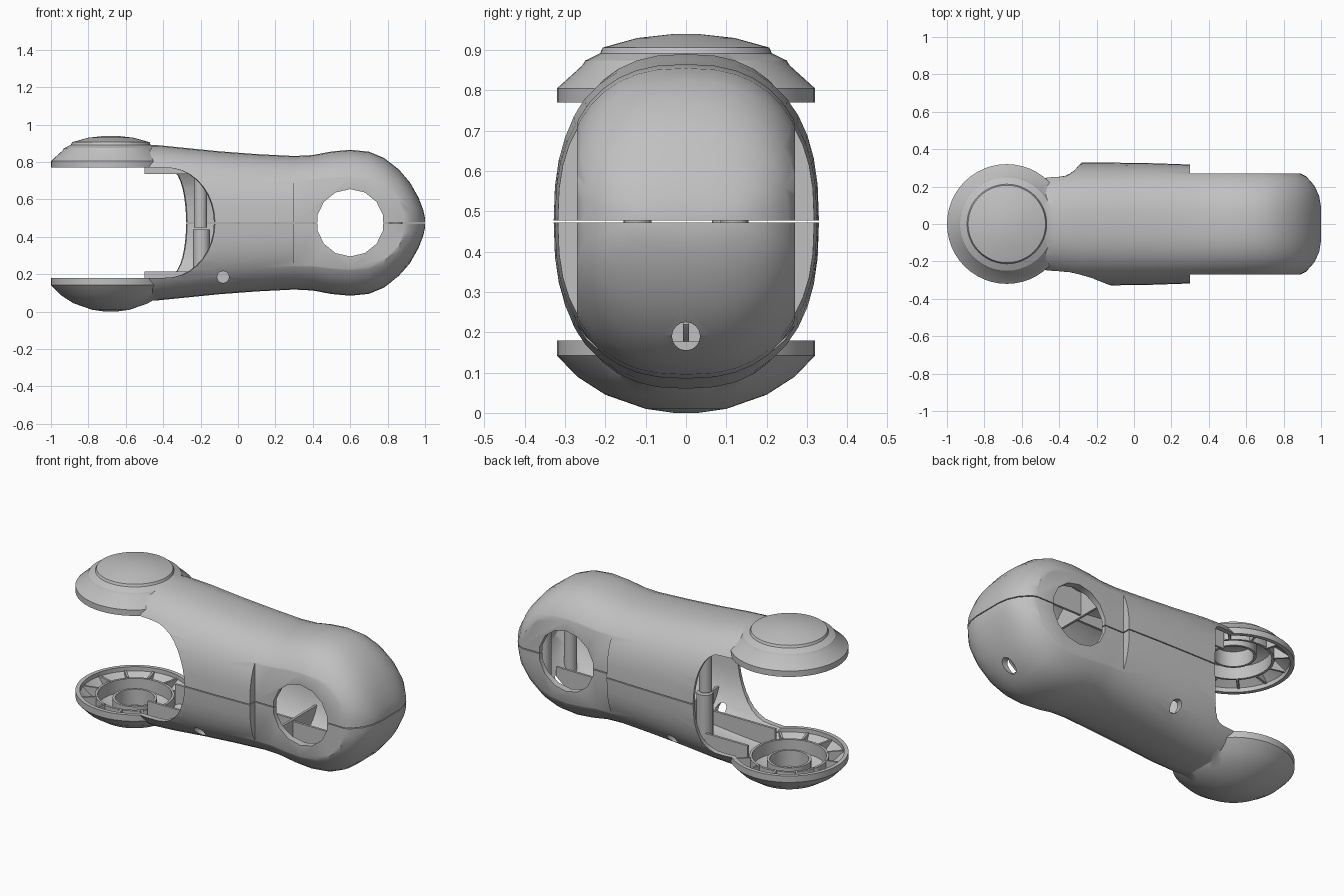
import bpy, bmesh, math
from mathutils import Vector, Matrix

if "Cube" in bpy.data.objects:
    bpy.data.objects.remove(bpy.data.objects["Cube"])

MID = 0.475      # height of the parting line
POD_X = -0.68    # centre of the fork discs

mat = bpy.data.materials.new("light grey plastic")
mat.use_nodes = True
grey = (0.53, 0.53, 0.53, 1)
mat.diffuse_color = grey
mat.node_tree.nodes["Principled BSDF"].inputs["Base Color"].default_value = grey


def finish(bm, name):
    bmesh.ops.recalc_face_normals(bm, faces=bm.faces)
    mesh = bpy.data.meshes.new(name)
    bm.to_mesh(mesh)
    bm.free()
    mesh.materials.append(mat)
    ob = bpy.data.objects.new(name, mesh)
    bpy.context.collection.objects.link(ob)
    return ob


def bridge(bm, rings, capped=True):
    loops = [[bm.verts.new(p) for p in ring] for ring in rings]
    for a, b in zip(loops, loops[1:]):
        for i in range(len(a)):
            j = (i + 1) % len(a)
            bm.faces.new((a[i], a[j], b[j], b[i]))
    if capped:
        bm.faces.new(loops[0])
        bm.faces.new(loops[-1])


def boolean(ob, tool, op):
    mod = ob.modifiers.new(op, "BOOLEAN")
    mod.operation, mod.object, mod.solver = op, tool, "EXACT"
    mod.use_self = True
    bpy.context.view_layer.objects.active = ob
    bpy.ops.object.modifier_apply(modifier=mod.name)


def discard(*obs):
    for ob in obs:
        bpy.data.objects.remove(ob)


def section(x, w, h, n=40, power=2.5):
    ring = []
    for i in range(n):
        a = 2 * math.pi * i / n
        c, s = math.cos(a), math.sin(a)
        ring.append((x, w * math.copysign(abs(c) ** (2 / power), c),
                     MID + h * math.copysign(abs(s) ** (2 / power), s)))
    return ring


def body(name, sections):
    bm = bmesh.new()
    bridge(bm, [section(*s) for s in sections])
    return finish(bm, name)


def disc(name, profile, n=48):
    bm = bmesh.new()
    turn = [2 * math.pi * i / n for i in range(n)]
    bridge(bm, [[(POD_X + r * math.cos(a), r * math.sin(a), z) for a in turn]
                for r, z in profile])
    return finish(bm, name)


def add_box(bm, centre, size, angle=0):
    m = (Matrix.Translation(centre) @ Matrix.Rotation(angle, 4, "Z")
         @ Matrix.Diagonal((*size, 1)))
    bmesh.ops.create_cube(bm, size=1, matrix=m)


def add_rod(bm, centre, r, length, axis="Z", n=12):
    rot = {"Z": Matrix.Identity(4), "X": Matrix.Rotation(math.pi / 2, 4, "Y"),
           "Y": Matrix.Rotation(math.pi / 2, 4, "X")}[axis]
    bmesh.ops.create_cone(bm, cap_ends=True, segments=n, radius1=r, radius2=r,
                          depth=length, matrix=Matrix.Translation(centre) @ rot)


def add_tube(bm, centre, r, wall, z0, z1, n=32):
    turn = [2 * math.pi * i / n for i in range(n)]
    path = [(r, z0), (r, z1), (r - wall, z1), (r - wall, z0), (r, z0)]
    bridge(bm, [[(centre + q * math.cos(a), q * math.sin(a), z) for a in turn]
                for q, z in path], False)
    bmesh.ops.remove_doubles(bm, verts=bm.verts, dist=1e-5)


# Body sections: x, half width, half height
outline = [(-0.7, 0.27, 0.40), (-0.55, 0.30, 0.415), (-0.43, 0.315, 0.415),
           (-0.3, 0.33, 0.402), (-0.1, 0.328, 0.382), (0.1, 0.325, 0.367),
           (0.3, 0.318, 0.357), (0.4, 0.315, 0.362), (0.5, 0.315, 0.381),
           (0.6, 0.315, 0.39), (0.7, 0.312, 0.38), (0.78, 0.305, 0.347),
           (0.86, 0.285, 0.285), (0.92, 0.255, 0.215), (0.965, 0.205, 0.135),
           (0.99, 0.15, 0.07), (1.0, 0.09, 0.025)]
inner_outline = []
for x, w, h in outline[:-2]:
    wi = w - 0.025 if x < 0.25 else min(w - 0.035, 0.245)
    inner_outline.append((x if x < 0.6 else 0.6 + (x - 0.6) * 0.95, wi, h - 0.025))

# Fork disc profiles with a stepped cap on top and a plain dome below
pod = [(0.03, 0.0), (0.1, 0.01), (0.2, 0.045), (0.27, 0.09), (0.32, 0.142),
       (0.32, 0.805), (0.257, 0.862), (0.25, 0.874), (0.213, 0.892),
       (0.207, 0.906), (0.12, 0.93), (0.03, 0.94)]
pod_inner = [(0.03, 0.028), (0.1, 0.038), (0.19, 0.072), (0.25, 0.112), (0.297, 0.155),
             (0.297, 0.795), (0.24, 0.84), (0.19, 0.875), (0.1, 0.905), (0.03, 0.912)]

shell = body("arm_shell", outline)
outer_pod = disc("outer_pod", pod)
boolean(shell, outer_pod, "UNION")
cavity = body("cavity", inner_outline)
inner_pod = disc("inner_pod", pod_inner)
boolean(cavity, inner_pod, "UNION")
boolean(shell, cavity, "DIFFERENCE")

# Slanted fork opening
bm = bmesh.new()
rings = []
for y, tip in ((-0.34, -0.12), (0.34, -0.28)):
    arc = [math.radians(a) for a in range(-90, 91, 10)]
    ring = [(-0.4 + (tip + 0.4) * math.cos(a) ** 0.85 if abs(math.cos(a)) > 1e-6 else -0.4,
             y, MID + 0.295 * math.sin(a)) for a in arc]
    rings.append([(-1.2, y, MID - 0.295)] + ring + [(-1.2, y, MID + 0.295)])
bridge(bm, rings)
opening = finish(bm, "fork_opening")

# Flat side recesses
bm = bmesh.new()
for s in (-1, 1):
    add_box(bm, (0.8, s * 0.37, MID), (1.0, 0.2, 1.2))
recess = finish(bm, "side_recess")

# Joint bore and small screw ports
bm = bmesh.new()
add_rod(bm, (0.6, 0, MID), 0.18, 1, "Y", 14)
add_rod(bm, (-0.08, 0, 0.185), 0.032, 1, "Y")
add_rod(bm, (0.93, 0, 0.19), 0.035, 0.26, "X", 16)
holes = finish(bm, "holes")

# Parting line between the two half shells
bm = bmesh.new()
add_box(bm, (0, 0, MID), (3, 2, 0.005))
seam = finish(bm, "seam")

for tool in (opening, recess, holes, seam):
    boolean(shell, tool, "DIFFERENCE")
discard(outer_pod, inner_pod, recess, holes, seam, opening)


# Internal ribs, clipped to the cavity
def clipped(bm, name):
    ob = finish(bm, name)
    boolean(ob, cavity, "INTERSECT")
    return ob


parts = [shell]
for side, label in ((-1, "lower"), (1, "upper")):
    def z(d):
        return MID + side * d

    bm = bmesh.new()
    for k in range(12):
        a = math.radians(30 * k + 15)
        if abs(a) < 0.6 or abs(a - 2 * math.pi) < 0.6:
            continue
        c = (POD_X + 0.26 * math.cos(a), 0.26 * math.sin(a), z(0.38))
        add_box(bm, c, (0.1, 0.012, 0.13), a)
    parts.append(clipped(bm, label + "_radial_ribs"))

    bm = bmesh.new()
    add_tube(bm, POD_X, 0.215, 0.014, *sorted((z(0.32), z(0.46))))
    parts.append(clipped(bm, label + "_rib_ring"))

    bm = bmesh.new()
    add_tube(bm, POD_X, 0.12, 0.014, *sorted((z(0.34), z(0.46))))
    parts.append(clipped(bm, label + "_hub_ring"))

    bm = bmesh.new()
    for s in (-1, 1):
        add_box(bm, (-0.08, s * 0.13, z(0.33)), (0.84, 0.014, 0.14))
    for x in (-0.02, 0.36):
        add_box(bm, (x, 0, z(0.29)), (0.014, 0.7, 0.2))
    add_box(bm, (0.6, 0, z(0.28)), (0.5, 0.014, 0.16))
    parts.append(clipped(bm, label + "_body_ribs"))

# Screw bosses joining the halves
bm = bmesh.new()
add_rod(bm, (-0.195, 0.1, 0.26), 0.045, 0.36, n=20)
add_rod(bm, (-0.2, 0.1, 0.66), 0.035, 0.42, n=20)
for s in (-1, 1):
    add_rod(bm, (0.845, s * 0.12, MID), 0.035, 0.8, n=20)
parts.append(clipped(bm, "screw_bosses"))
discard(cavity)

bpy.ops.object.select_all(action="DESELECT")
for ob in parts:
    ob.select_set(True)
bpy.context.view_layer.objects.active = shell
bpy.ops.object.shade_smooth_by_angle(angle=math.radians(30))
